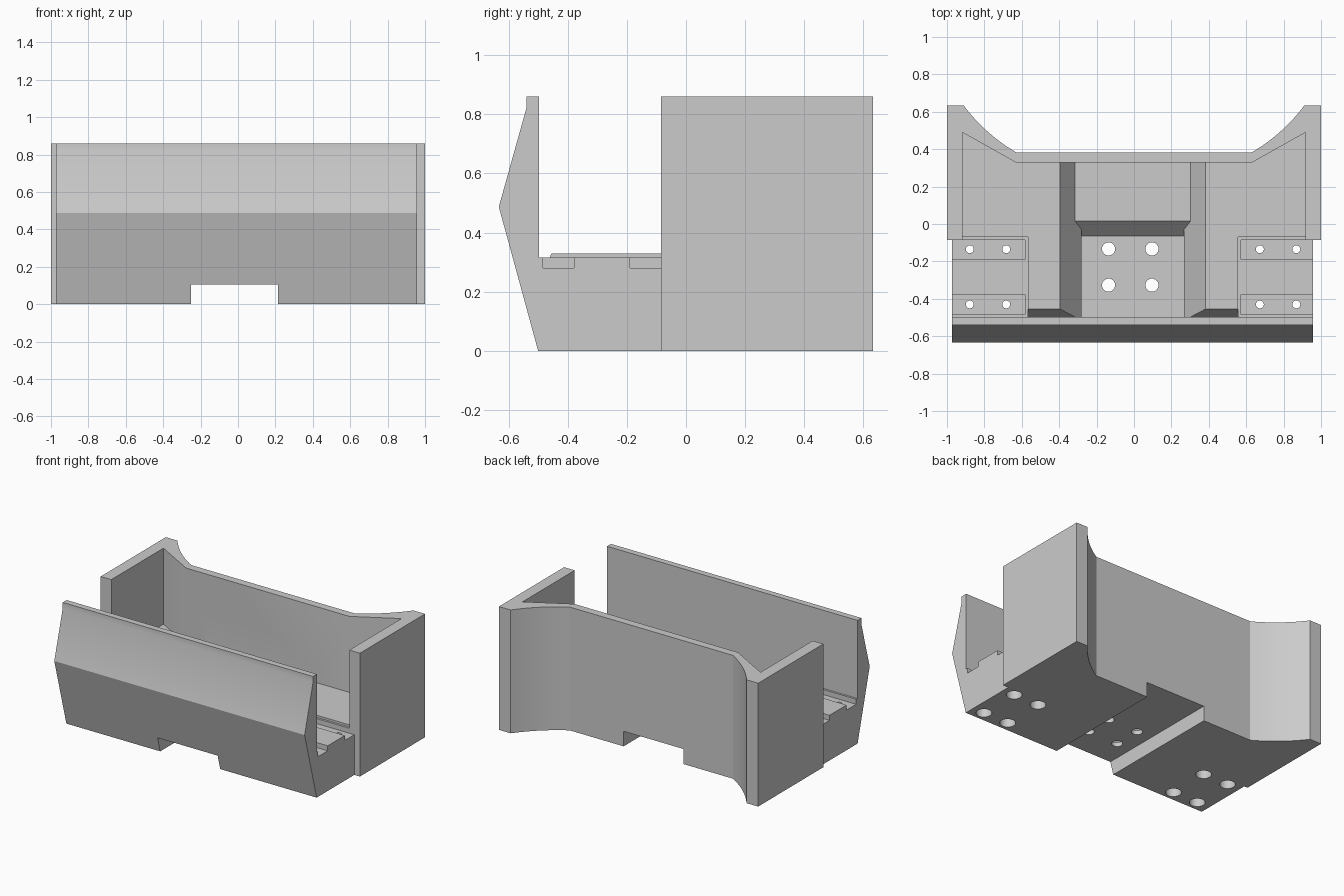
import bpy, bmesh, math
from mathutils import Vector

cube = bpy.data.objects.get("Cube")
if cube:
    bpy.data.objects.remove(cube, do_unlink=True)

grey = bpy.data.materials.new("light_grey")
grey.use_nodes = True
grey.diffuse_color = (0.6, 0.6, 0.6, 1)
grey.node_tree.nodes["Principled BSDF"].inputs["Base Color"].default_value = (0.6, 0.6, 0.6, 1)


def loft(name, first, second):
    """Closed solid between two matching outlines."""
    bm = bmesh.new()
    a = [bm.verts.new(p) for p in first]
    b = [bm.verts.new(p) for p in second]
    bm.faces.new(a)
    bm.faces.new(b)
    for i in range(len(a)):
        j = (i + 1) % len(a)
        bm.faces.new((a[i], a[j], b[j], b[i]))
    bmesh.ops.recalc_face_normals(bm, faces=bm.faces)
    mesh = bpy.data.meshes.new(name)
    bm.to_mesh(mesh)
    bm.free()
    mesh.materials.append(grey)
    ob = bpy.data.objects.new(name, mesh)
    bpy.context.collection.objects.link(ob)
    return ob


def plan(name, pts, z0, z1):
    return loft(name, [(x, y, z0) for x, y in pts], [(x, y, z1) for x, y in pts])


def section(name, pts, left, right):
    """Side profile of (y, z) points; the ends may lean with height."""
    return loft(name, [(left(z), y, z) for y, z in pts], [(right(z), y, z) for y, z in pts])


def straight(name, pts, x0, x1):
    return section(name, pts, lambda z: x0, lambda z: x1)


def box(x0, x1, y0, y1, z0, z1):
    return plan("box_cutter", [(x0, y0), (x1, y0), (x1, y1), (x0, y1)], z0, z1)


def drill(x, y, r, z0, z1, n=32):
    ring = [(x + r * math.cos(k * math.tau / n), y + r * math.sin(k * math.tau / n)) for k in range(n)]
    return plan("drill_cutter", ring, z0, z1)


def combine(target, tool, operation="DIFFERENCE"):
    mod = target.modifiers.new("combine", "BOOLEAN")
    mod.operation = operation
    mod.solver = "EXACT"
    mod.object = tool
    tool.hide_render = True
    bpy.context.view_layer.objects.active = target
    bpy.ops.object.modifier_apply(modifier=mod.name)
    bpy.data.objects.remove(tool, do_unlink=True)


TOP, FLOOR, INNER, STEP = 0.86, 0.33, -0.497, -0.085

# Rear shell: flared corners with concave curves into the flat back
p0, p1, p2 = Vector((0.91, 0.633)), Vector((0.795, 0.48)), Vector((0.63, 0.383))
curve = []
for k in range(13):
    t = k / 12
    curve.append(tuple(p0 * (1 - t) ** 2 + p1 * 2 * t * (1 - t) + p2 * t * t))
half = [(1, STEP), (1, 0.633)] + curve
housing = plan("housing", half + [(-x, y) for x, y in reversed(half)], 0, TOP)

# Inside of the rear shell
half = [(0.918, -0.3), (0.918, 0.49), (0.63, 0.328)]
combine(housing, plan("interior_cutter", half + [(-x, y) for x, y in reversed(half)], FLOOR, 1))

# Peaked front wall and front floor
front = [(-0.5, 0), (-0.633, 0.487), (-0.54, 0.82), (-0.54, TOP),
         (INNER, TOP), (INNER, FLOOR), (0.1, FLOOR), (0.1, 0)]
combine(housing, straight("front_wall", front, -0.974, 0.957), "UNION")

# Slot along the underside
combine(housing, box(-0.25, 0.213, -1, 1, -0.1, 0.105))

# Trough with leaning sides, and its deeper front part behind a ramp
trough = [(INNER, 0.172), (-0.03, 0.172), (0.015, 0.22), (0.328, 0.22), (0.328, 0.4), (INNER, 0.4)]
combine(housing, section("trough_cutter", trough,
                         lambda z: -0.395 + (FLOOR - z) * 0.727,
                         lambda z: 0.382 - (FLOOR - z) * 0.727))
deep = [(INNER, 0.135), (-0.065, 0.135), (-0.02, 0.183), (INNER, 0.183)]
combine(housing, straight("deep_trough_cutter", deep, -0.28, 0.267))

# Sloped groove behind the front wall
groove = [(INNER, 0.22), (-0.428, 0.4), (INNER, 0.4)]
combine(housing, straight("groove_cutter", groove, -0.567, 0.555))

# Recessed side pads, each with two channels and four counterbored holes
for x_in, x_out, x_slot, holes in ((-0.567, -1.1, -0.583, (-0.878, -0.683)),
                                   (0.555, 1.1, 0.573, (0.673, 0.868))):
    lo, hi = sorted((x_in, x_out))
    # the pad stops at the end wall behind the step
    combine(housing, box(lo, hi, INNER, STEP, 0.315, 0.4))
    lo, hi = sorted((x_in, math.copysign(0.918, x_in)))
    combine(housing, box(lo, hi, -0.2, -0.07, 0.315, 0.4))
    lo, hi = sorted((x_slot, x_out))
    for y0, y1 in ((-0.483, -0.378), (-0.19, STEP)):
        combine(housing, box(lo, hi, y0, y1, 0.28, 0.4))
    for x in holes:
        for y in (-0.43, -0.135):
            combine(housing, drill(x, y, 0.021, -0.1, 0.4))
            combine(housing, drill(x, y, 0.05, -0.1, 0.2))

# Holes through the trough floor
for x in (-0.136, 0.096):
    for y in (-0.327, -0.133):
        combine(housing, drill(x, y, 0.035, 0, 0.3))

# Crisp edges, smooth curves
bpy.ops.object.select_all(action="DESELECT")
housing.select_set(True)
bpy.context.view_layer.objects.active = housing
bpy.ops.object.shade_smooth_by_angle(angle=math.radians(30))
